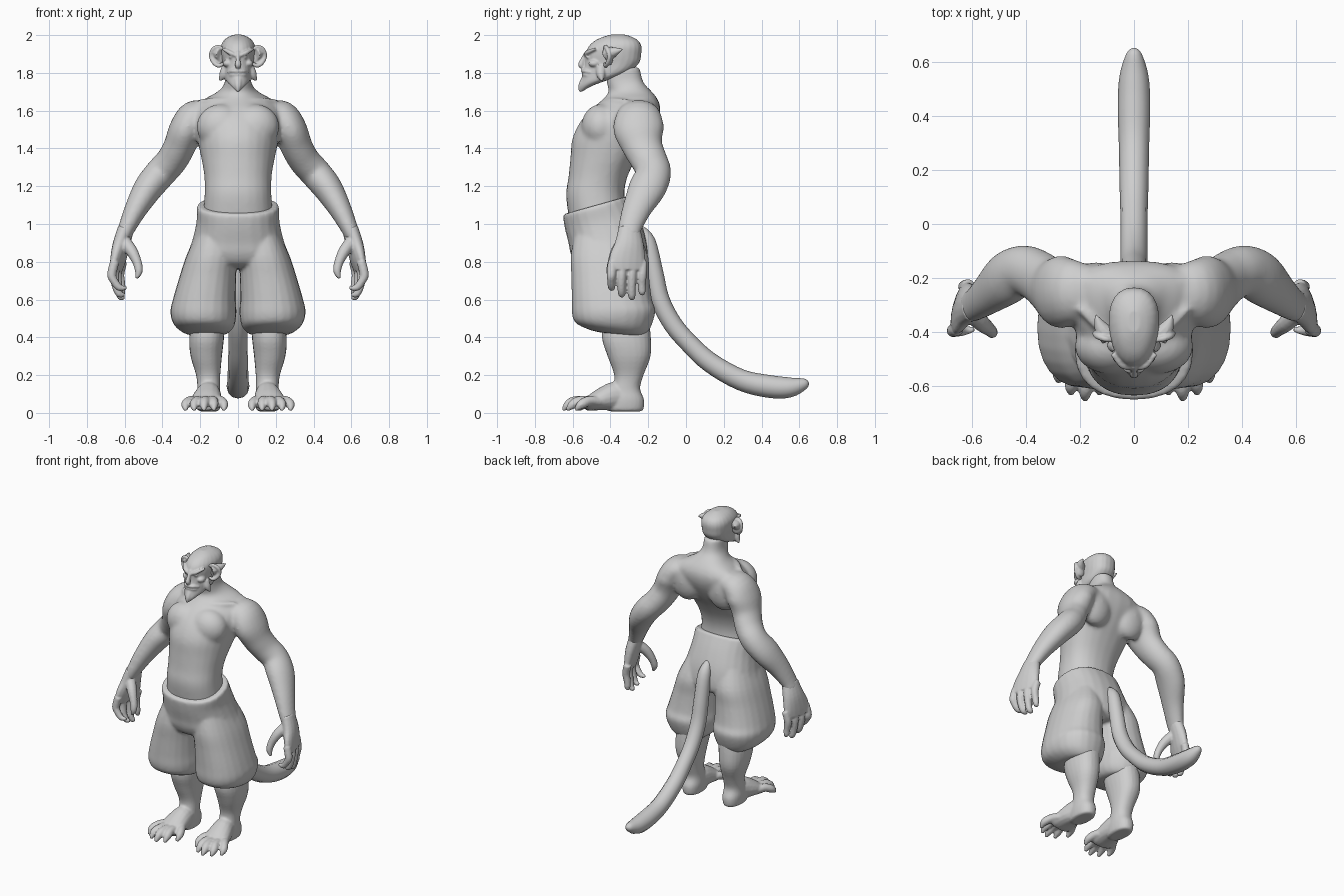
import bpy, bmesh, math
from mathutils import Vector, Matrix

grey = bpy.data.materials.new("plain grey")
grey.diffuse_color = (0.62, 0.62, 0.62, 1)


def resample(rows, steps=4):
    """Smooth a list of equal-length rows with a Catmull-Rom curve."""
    p = [rows[0]] + list(rows) + [rows[-1]]
    out = []
    for i in range(1, len(p) - 2):
        for s in range(steps):
            t = s / steps
            out.append([0.5 * (2 * b + (c - a) * t + (2 * a - 5 * b + 4 * c - d) * t * t
                               + (3 * b - a - 3 * c + d) * t ** 3)
                        for a, b, c, d in zip(*p[i - 1:i + 3])])
    return out + [list(rows[-1])]


def skin(bm, rings, both):
    """Bridge rings into a capped shell, optionally with a mirrored copy."""
    n = len(rings[0])
    for side in ((1, -1) if both else (1,)):
        vs = [[bm.verts.new((v[0] * side, v[1], v[2])) for v in r] for r in rings]
        for a, b in zip(vs, vs[1:]):
            for i in range(n):
                j = (i + 1) % n
                bm.faces.new((a[i], a[j], b[j], b[i]))
        bm.faces.new(vs[0])
        bm.faces.new(vs[-1])


def stack(bm, rows, both=False, n=24):
    """Level rings: z, front y, back y, half width, centre x, widening to the back, tilt."""
    rings = []
    for z, yf, yb, w, cx, k, tilt in resample(rows):
        cy, ry = (yf + yb) / 2, (yb - yf) / 2
        ring = []
        for i in range(n):
            a = 2 * math.pi * i / n
            c, s = math.cos(a), math.sin(a)
            c = math.copysign(abs(c) ** 0.88, c)
            s = math.copysign(abs(s) ** 0.88, s)
            ring.append((cx + w * c * (1 + k * s), cy + ry * s, z + tilt * ry * s))
        rings.append(ring)
    skin(bm, rings, both)


def tube(bm, rows, ref, both=True, n=12, steps=4):
    """Swept rings: x, y, z, half width across ref, half width along ref."""
    rows = resample(rows, steps)
    pts = [Vector(r[:3]) for r in rows]
    ref = Vector(ref)
    rings = []
    for i, r in enumerate(rows):
        t = (pts[min(i + 1, len(pts) - 1)] - pts[max(i - 1, 0)]).normalized()
        v = (ref - t * ref.dot(t)).normalized()
        u = t.cross(v)
        rings.append([pts[i] + u * r[3] * math.cos(2 * math.pi * k / n)
                      + v * r[4] * math.sin(2 * math.pi * k / n) for k in range(n)])
    skin(bm, rings, both)


def rope(bm, pts, ref, both=True, n=10):
    """Round tube: x, y, z, radius."""
    tube(bm, [(*p, p[3]) for p in pts], ref, both, n)


def blob(bm, loc, size, both=True):
    for s in ((1, -1) if both else (1,)):
        m = Matrix.Translation((loc[0] * s, loc[1], loc[2])) @ Matrix.Diagonal((*size, 1))
        bmesh.ops.create_uvsphere(bm, u_segments=20, v_segments=12, radius=1, matrix=m)


def finish(name, bm, voxel=0, smooth=0):
    """Make the object; with a voxel size its overlapping pieces are fused."""
    bmesh.ops.recalc_face_normals(bm, faces=bm.faces)
    me = bpy.data.meshes.new(name)
    for f in bm.faces:
        f.smooth = True
    bm.to_mesh(me)
    bm.free()
    ob = bpy.data.objects.new(name, me)
    bpy.context.collection.objects.link(ob)
    me.materials.append(grey)
    if voxel:
        m = ob.modifiers.new("fuse", 'REMESH')
        m.mode, m.voxel_size, m.use_smooth_shade = 'VOXEL', voxel, True
    if smooth:
        m = ob.modifiers.new("soften", 'SMOOTH')
        m.factor, m.iterations = 0.5, smooth
    return ob


X, Y, Z = (1, 0, 0), (0, 1, 0), (0, 0, 1)

# Torso, neck and arms
bm = bmesh.new()
stack(bm, [(1.00, -.615, -.30, .19, 0, 0, 0), (1.15, -.635, -.325, .177, 0, 0, 0),
           (1.25, -.622, -.31, .178, 0, .04, 0), (1.35, -.612, -.26, .194, 0, .1, 0),
           (1.45, -.602, -.195, .214, 0, .15, 0), (1.54, -.56, -.148, .228, 0, .22, 0),
           (1.61, -.50, -.135, .222, 0, .3, 0), (1.66, -.44, -.15, .17, 0, .32, 0),
           (1.70, -.41, -.18, .105, 0, .25, 0), (1.75, -.42, -.225, .07, 0, .05, 0),
           (1.83, -.42, -.245, .064, 0, 0, 0)])
tube(bm, [(.14, -.25, 1.595, .055, .09), (.225, -.25, 1.57, .088, .12), (.275, -.25, 1.50, .09, .135),
          (.31, -.23, 1.41, .085, .108), (.352, -.195, 1.335, .083, .098), (.41, -.172, 1.27, .083, .094),
          (.475, -.205, 1.19, .078, .1), (.54, -.26, 1.08, .061, .078),
          (.593, -.30, .97, .045, .062), (.61, -.30, .93, .042, .062)], Y, n=20)
blob(bm, (.09, -.45, 1.515), (.13, .105, .12))          # flat chest muscles
blob(bm, (.14, -.22, 1.53), (.12, .078, .14))           # shoulder blades
rope(bm, [(.02, -.425, 1.645, .015), (.11, -.395, 1.655, .015), (.2, -.31, 1.645, .018)], Z)  # collarbones
finish("torso_and_arms", bm, .011, 10)

# Head with face
bm = bmesh.new()
stack(bm, [(1.70, -.563, -.55, .006, 0, 0, 0), (1.73, -.562, -.50, .036, 0, .2, 0),
           (1.76, -.553, -.42, .062, 0, .25, 0), (1.80, -.545, -.31, .078, 0, .2, 0),
           (1.85, -.535, -.25, .084, 0, .15, 0), (1.90, -.532, -.237, .091, 0, .12, 0),
           (1.94, -.515, -.236, .091, 0, .1, 0), (1.97, -.483, -.252, .076, 0, .1, 0),
           (1.99, -.44, -.285, .052, 0, 0, 0), (2.002, -.40, -.32, .022, 0, 0, 0)])
rope(bm, [(0, -.525, 1.91, .011), (0, -.547, 1.87, .012), (0, -.555, 1.842, .017), (0, -.54, 1.826, .01)], X, False)
rope(bm, [(.012, -.532, 1.892, .009), (.045, -.522, 1.908, .012), (.08, -.48, 1.928, .008)], Z)  # brows
rope(bm, [(0, -.545, 1.79, .007), (.03, -.535, 1.79, .008), (.05, -.505, 1.783, .005)], Z)       # lower lip
rope(bm, [(0, -.549, 1.808, .008), (.03, -.537, 1.81, .01), (.052, -.506, 1.803, .006)], Z)      # upper lip
blob(bm, (.055, -.485, 1.85), (.026, .032, .02))                                                 # cheekbones
blob(bm, (.036, -.52, 1.883), (.014, .01, .006))                                                 # eyes
rope(bm, [(.06, -.45, 1.83, .026), (.077, -.45, 1.79, .024), (.098, -.445, 1.757, .004)], Y)     # cheek tufts
rope(bm, [(0, -.525, 1.765, .03), (0, -.552, 1.73, .02), (0, -.565, 1.70, .004)], X, False)      # beard
finish("head", bm, .0055, 3)

# Ears: shallow cup, curled rim, pointed back
bm = bmesh.new()
blob(bm, (.106, -.403, 1.885), (.036, .018, .045))
rope(bm, [(.078, -.43, 1.925, .009), (.105, -.425, 1.938, .011), (.133, -.415, 1.922, .012), (.142, -.405, 1.887, .012),
          (.125, -.415, 1.852, .012), (.10, -.425, 1.838, .011), (.078, -.43, 1.85, .009)], Y)
rope(bm, [(.09, -.42, 1.90, .035), (.12, -.385, 1.91, .028), (.142, -.335, 1.925, .003)], Z)
finish("ears", bm, .005, 1)

# Hands, turned so that the little finger sits closer to the body
bm = bmesh.new()
tube(bm, [(.592, -.30, .98, .042, .058), (.618, -.30, .89, .043, .08), (.635, -.31, .81, .036, .1),
          (.645, -.31, .755, .026, .094)], (-.25, 1, 0), n=16)
for i, (curl, low) in enumerate([(.59, .66), (.60, .625), (.60, .61), (.60, .635)]):
    y = -.39 + .054 * i
    x = .668 - .014 * i
    rope(bm, [(x - .015, y, .80, .025), (x, y - .004, .735, .025), (x - .008, y - .006, low + .045, .022),
              ((x + curl) / 2, y - .004, low + .004, .019), (curl, y, low + .002, .009)], Y)
rope(bm, [(.61, -.32, .915, .036), (.565, -.365, .86, .032), (.535, -.39, .80, .025),
          (.525, -.402, .75, .021), (.538, -.405, .712, .009)], Y)
finish("hands", bm, .0065, 2)

# Baggy trousers: hips and two gathered legs, higher at the back of the knee
bm = bmesh.new()
stack(bm, [(1.10, -.645, -.305, .21, 0, 0, .28), (1.085, -.65, -.298, .218, 0, 0, .28),
           (1.01, -.64, -.255, .22, 0, 0, .2), (.92, -.622, -.215, .24, 0, 0, .1),
           (.84, -.61, -.20, .262, 0, 0, 0), (.79, -.58, -.21, .22, 0, 0, 0), (.765, -.52, -.25, .14, 0, 0, 0)])
stack(bm, [(.95, -.59, -.25, .10, .12, 0, 0), (.83, -.61, -.20, .134, .14, 0, 0),
           (.72, -.607, -.195, .15, .16, 0, 0), (.60, -.605, -.18, .167, .178, 0, 0),
           (.53, -.603, -.162, .175, .183, 0, .05), (.465, -.58, -.185, .16, .178, 0, -.04),
           (.425, -.51, -.215, .118, .168, 0, -.1), (.415, -.45, -.24, .07, .16, 0, -.1)], True)
finish("trousers", bm, .0095, 5)

# Lower legs and feet
bm = bmesh.new()
stack(bm, [(.52, -.43, -.20, .085, .155, 0, 0), (.40, -.445, -.186, .092, .166, 0, 0),
           (.30, -.415, -.188, .083, .168, 0, 0), (.20, -.38, -.225, .064, .158, 0, 0),
           (.13, -.39, -.243, .06, .155, 0, 0), (.07, -.42, -.222, .064, .155, 0, 0),
           (.02, -.42, -.225, .058, .155, 0, 0), (.008, -.40, -.24, .045, .155, 0, 0)], True)
tube(bm, [(.155, -.27, .06, .05, .05), (.155, -.36, .088, .064, .078), (.164, -.44, .074, .08, .062),
          (.17, -.51, .05, .086, .04), (.172, -.535, .045, .075, .03)], Z, n=16)
toes = [(.11, .075, -.57), (.138, .128, -.63), (.168, .18, -.652), (.2, .232, -.63), (.225, .277, -.585)]
for base, tip, y in toes:
    rope(bm, [(base, -.46, .06, .026), (base * .5 + tip * .5, y + .075, .064, .027),
              (tip, y + .03, .044, .025), (tip, y, .014, .009)], Z)
finish("lower_legs_and_feet", bm, .0075, 2)

# Tail
bm = bmesh.new()
rope(bm, [(0, -.25, .98, .02), (0, -.205, .91, .042), (0, -.17, .75, .048), (0, -.137, .60, .05),
          (0, -.07, .47, .05), (0, .02, .365, .05), (0, .13, .265, .053), (0, .29, .175, .056),
          (0, .44, .14, .06), (0, .55, .135, .053), (0, .63, .155, .028), (0, .65, .16, .006)], X, False, 12)
finish("tail", bm)
